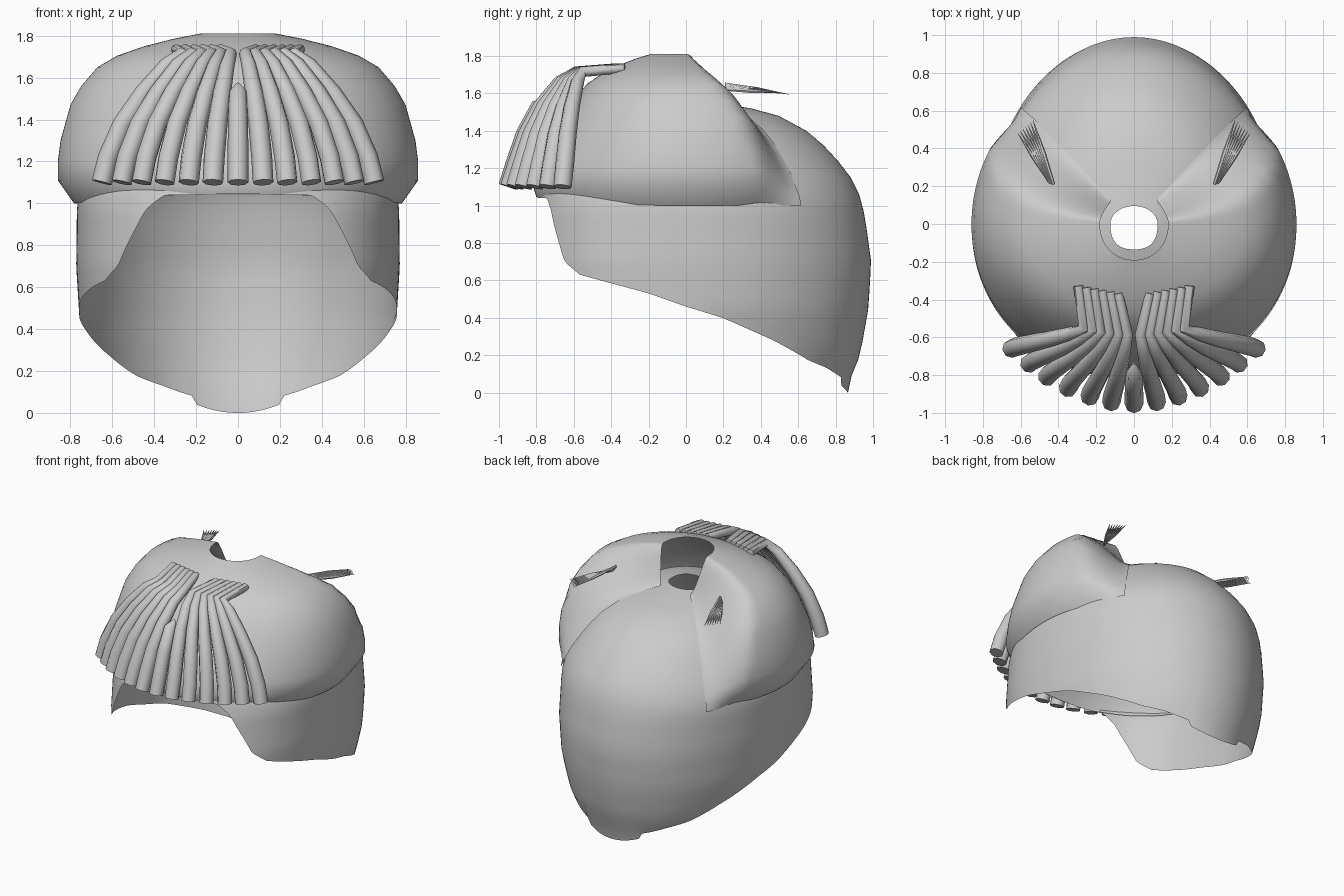
import bpy, bmesh, math
from mathutils import Vector

if "Cube" in bpy.data.objects:
    bpy.data.objects.remove(bpy.data.objects["Cube"])


def interp(x, table):
    if x <= table[0][0]:
        return table[0][1]
    for (x0, y0), (x1, y1) in zip(table, table[1:]):
        if x <= x1:
            return y0 + (y1 - y0) * (x - x0) / (x1 - x0)
    return table[-1][1]


def plan(t, rx, ry_back, ry_front, n_front):
    # horizontal outline: ellipse behind, squarer curve in front
    c, s = math.cos(t), math.sin(t)
    e = 1.0 if s >= 0 else 2 / n_front
    x = math.copysign(abs(c) ** e, c) * rx
    y = math.copysign(abs(s) ** e, s) * (ry_back if s >= 0 else ry_front)
    return x, y


def sheet(name, columns, closed):
    bm = bmesh.new()
    grid = [[bm.verts.new(p) for p in col] for col in columns]
    n = len(grid)
    for i in range(n if closed else n - 1):
        a, b = grid[i], grid[(i + 1) % n]
        for j in range(len(a) - 1):
            bm.faces.new((a[j], a[j + 1], b[j + 1], b[j]))
    bmesh.ops.recalc_face_normals(bm, faces=bm.faces)
    top = max(bm.faces, key=lambda f: f.calc_center_median().z)
    if top.normal.z < 0:
        bmesh.ops.reverse_faces(bm, faces=bm.faces)
    me = bpy.data.meshes.new(name)
    bm.to_mesh(me)
    bm.free()
    ob = bpy.data.objects.new(name, me)
    bpy.context.collection.objects.link(ob)
    smooth(ob)


def smooth(ob):
    bpy.ops.object.select_all(action='DESELECT')
    ob.select_set(True)
    bpy.context.view_layer.objects.active = ob
    bpy.ops.object.shade_smooth_by_angle(angle=math.radians(50))


# Back hair: domed shell with a crown hole, face opening and slanted hem
CROWN = [(.16, 1.56), (.35, 1.52), (.5, 1.48), (.65, 1.4), (.74, 1.325),
         (.82, 1.24), (.89, 1.15), (.935, 1.06)]
WALL = [(0, .875), (.08, .89), (.2, .94), (.45, .985), (.7, 1), (.95, .965), (1.06, .935)]
SIDES = [(.1, .92), (.3, .965), (.45, .985), (.7, .99), (.9, 1.015), (1.02, 1.035), (1.2, 1.01), (1.4, 1)]
HEM = [(-.79, 1.04), (-.75, .97), (-.72, .88), (-.65, .7), (-.57, .63), (-.2, .53),
       (0, .46), (.2, .4), (.5, .275), (.7, .175), (.83, .13), (.935, .08), (.94, .04), (.99, 0)]


def inner(t, s, z):
    x, y = plan(t, .78, .99, .84, 2.5)
    if s < .17 and y > 0:
        y *= .6
    return Vector((x * s * interp(z, SIDES), y * s, z))


cols = []
for i in range(160):
    t = 2 * math.pi * i / 160
    col = [inner(t, s, z) for s, z in CROWN]
    hem = interp(plan(t, .78, .99, .84, 2.5)[1], HEM)
    for k in range(1, 13):
        z = 1.06 + (hem - 1.06) * k / 12
        col.append(inner(t, interp(z, WALL), z))
    cols.append(col)
sheet("back_hair", cols, True)

# Top hair: outer cap, (side scale, front depth, z, fold start angle, inner s, inner z)
CAP = [(.21, .19, 1.81, 3, .2, 1.555), (.36, .27, 1.785, 5, .3, 1.535),
       (.52, .36, 1.75, 7, .42, 1.505), (.67, .45, 1.705, 10, .53, 1.47),
       (.78, .53, 1.65, 14, .65, 1.405), (.87, .6, 1.56, 18, .74, 1.33),
       (.93, .66, 1.47, 21, .81, 1.255), (.985, .75, 1.3, 25, .88, 1.17),
       (1, .79, 1.2, 26, .92, 1.1), (1, .82, 1.11, 27, .95, 1.05),
       (.91, .80, 1.0, 27, .965, 1.0)]
END = 40
cols = []
for i in range(141):
    deg = END - (180 + 2 * END) * i / 140
    t = math.radians(deg)
    lift = math.degrees(math.asin(math.sin(t)))
    col = []
    for s, front, z, start, si, zi in CAP:
        x, y = plan(t, .86 * s, .86 * s, front, 2.1)
        if z < 1.05:
            z += .045 * max(0, -math.sin(t)) ** 2
        w = min(1, max(0, (lift - start) / (END - start)))
        w = w * w * (3 - 2 * w)
        col.append(Vector((x, y, z)).lerp(inner(t, si * 1.004, zi), w))
    cols.append(col)
sheet("top_hair", cols, False)


def strands(name, paths, sides):
    cu = bpy.data.curves.new(name, 'CURVE')
    cu.dimensions = '3D'
    cu.bevel_depth = 1
    cu.bevel_resolution = sides
    cu.use_fill_caps = True
    for path in paths:
        sp = cu.splines.new('POLY')
        sp.points.add(len(path) - 1)
        for p, (co, r) in zip(sp.points, path):
            p.co = (*co, 1)
            p.radius = r
    ob = bpy.data.objects.new(name, cu)
    bpy.context.collection.objects.link(ob)
    bpy.ops.object.select_all(action='DESELECT')
    ob.select_set(True)
    bpy.context.view_layer.objects.active = ob
    bpy.ops.object.convert(target='MESH')
    smooth(bpy.context.view_layer.objects.active)


# Fringe: thirteen tapered locks, (sideways share, forward share, z, radius) down each fall
FALL = [(0, 0, 1.715, .03), (.2, .25, 1.66, .036), (.48, .53, 1.53, .043),
        (.74, .74, 1.38, .048), (.92, .89, 1.22, .05), (1, 1, 1.1, .049)]
ENDS = [(0, -.955), (.12, -.945), (.235, -.915), (.35, -.87), (.46, -.81), (.555, -.74), (.65, -.66)]
paths = []
for i, (ex, ey) in enumerate(ENDS):
    bx, by = (.035 + .046 * (i - 1), -.59 + .006 * i) if i else (0, -.6)
    for side in ((1, -1) if i else (1,)):
        path = []
        if i:
            path.append(((side * (.085 + .042 * (i - 1)), -.375 + .008 * i, 1.735), .026))
        for fx, fy, z, r in FALL:
            path.append(((side * (bx + (ex - bx) * fx), by + (ey - by) * fy, z), r))
        if not i:
            path = [((0, -.74, 1.57), .008)] + path[2:]
        paths.append(path)
strands("fringe", paths, 2)

# Small spiky tufts at the back corners
for side, label in ((1, "right"), (-1, "left")):
    paths = []
    for k in range(7):
        f = k / 6
        root = Vector((side * (.425 + .02 * f), .21 + .01 * f, 1.65 - .03 * f))
        tip = Vector((side * (.535 + .08 * f), .55 - .07 * f, 1.595 + .01 * f))
        paths.append([(root, .008), (root.lerp(tip, .5), .012), (tip, .001)])
    strands("tuft_" + label, paths, 1)
